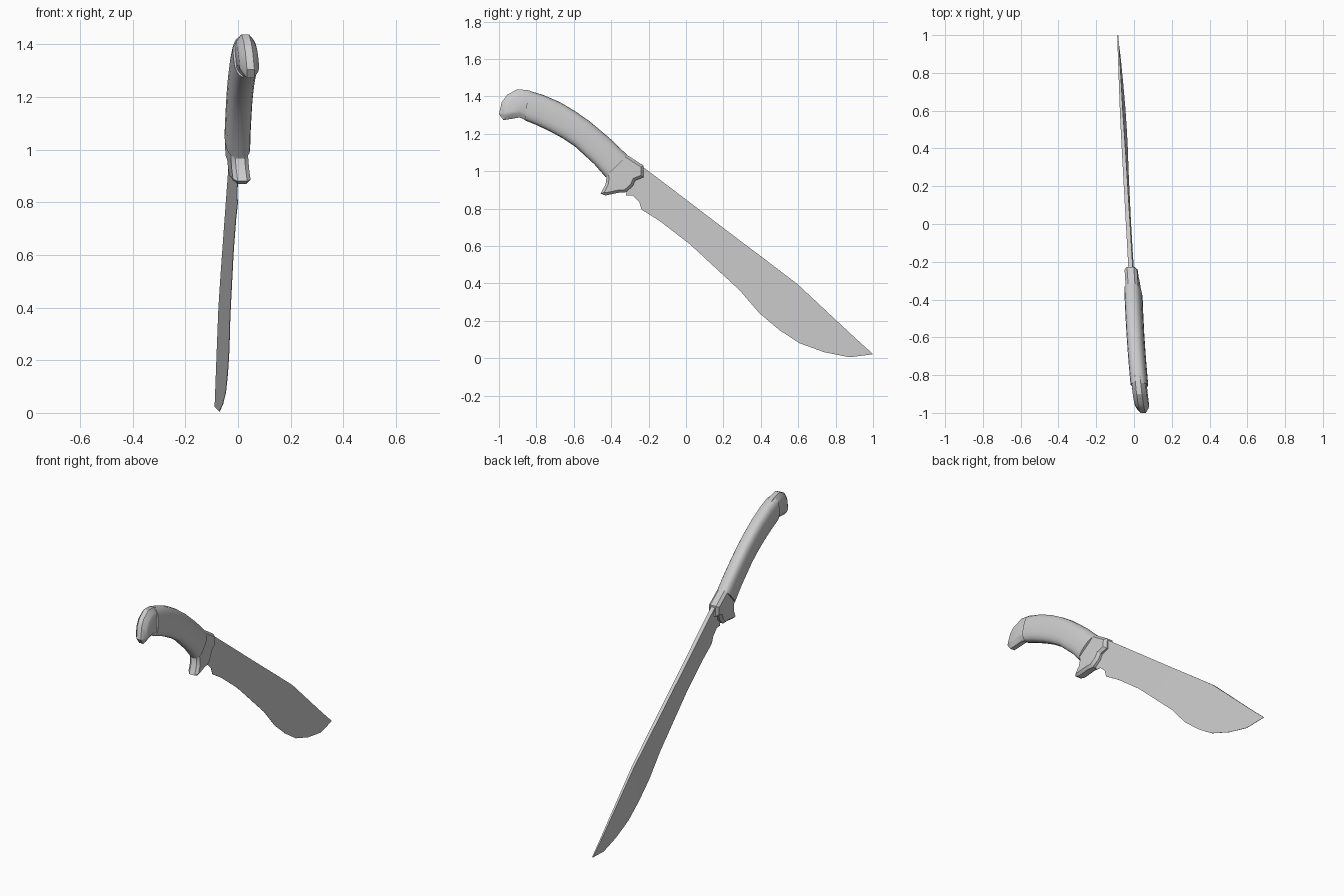
import bpy
import bmesh
import math
from mathutils import Vector

cube = bpy.data.objects.get("Cube")
if cube:
    bpy.data.objects.remove(cube, do_unlink=True)

steel = bpy.data.materials.new("plain grey")
steel.use_nodes = True
grey = (0.6, 0.6, 0.6, 1)
steel.diffuse_color = grey
steel.node_tree.nodes["Principled BSDF"].inputs["Base Color"].default_value = grey


def lean(x, y, z):
    """Place a point of the upright knife on its slightly turned plane."""
    return Vector((x + 0.0275 - 0.112 * y - 0.07 * z, y, z))


def finish(name, bm, angle=30):
    bmesh.ops.recalc_face_normals(bm, faces=bm.faces)
    mesh = bpy.data.meshes.new(name)
    bm.to_mesh(mesh)
    bm.free()
    mesh.materials.append(steel)
    obj = bpy.data.objects.new(name, mesh)
    bpy.context.collection.objects.link(obj)
    bpy.ops.object.select_all(action='DESELECT')
    obj.select_set(True)
    bpy.context.view_layer.objects.active = obj
    bpy.ops.object.shade_smooth_by_angle(angle=math.radians(angle))


def loft(name, rings, angle=30):
    """Skin closed rings of equal length and cap both ends."""
    bm = bmesh.new()
    loops = [[bm.verts.new(lean(*p)) for p in ring] for ring in rings]
    for a, b in zip(loops, loops[1:]):
        for i in range(len(a)):
            j = (i + 1) % len(a)
            bm.faces.new((a[i], a[j], b[j], b[i]))
    bm.faces.new(loops[0])
    bm.faces.new(loops[-1])
    finish(name, bm, angle)


def slab(name, outline, core, steps, angle=30):
    """Side profile with a flat rim of half width core and chamfered cheeks."""
    bm = bmesh.new()
    face = bm.faces.new([bm.verts.new((-core, y, z)) for y, z in outline])
    side = bmesh.ops.extrude_face_region(bm, geom=[face])["geom"]
    bmesh.ops.translate(bm, vec=(2 * core, 0, 0),
                        verts=[v for v in side if isinstance(v, bmesh.types.BMVert)])
    bmesh.ops.recalc_face_normals(bm, faces=bm.faces)
    caps = [f for f in bm.faces if abs(f.normal.x) > 0.9]
    for inset, rise in steps:
        bmesh.ops.inset_region(bm, faces=caps, thickness=inset, depth=0,
                               use_even_offset=True)
        for f in caps:
            for v in f.verts:
                v.co.x += math.copysign(rise, v.co.x)
    for v in bm.verts:
        v.co = lean(*v.co)
    finish(name, bm, angle)


# Blade: wedge section, (spine y, z), (edge y, z)
blade = [((-0.31, 1.06), (-0.32, 0.87)), ((-0.27, 1.05), (-0.285, 0.87)),
         ((-0.22, 1.015), (-0.25, 0.835)), ((-0.18, 0.985), (-0.238, 0.795)),
         ((-0.06, 0.894), (-0.14, 0.733)), ((0.12, 0.757), (0.02, 0.61)),
         ((0.27, 0.643), (0.15, 0.49)), ((0.42, 0.53), (0.286, 0.364)),
         ((0.52, 0.454), (0.393, 0.24)), ((0.596, 0.396), (0.5, 0.15)),
         ((0.7, 0.299), (0.607, 0.08)), ((0.81, 0.196), (0.74, 0.032)),
         ((0.91, 0.103), (0.874, 0.005)), ((0.998, 0.024), (0.995, 0.02))]
rings = []
for i, (s, e) in enumerate(blade):
    t = 0.012 - 0.009 * (i / (len(blade) - 1)) ** 2
    rings.append([(-t, *s), (t, *s), (0.001, *e), (-0.001, *e)])
loft("blade", rings)

# Grip: rounded section along the curved handle, (top y, z), (bottom y, z)
grip = [((-0.84, 1.43), (-0.864, 1.273)), ((-0.765, 1.408), (-0.8, 1.247)),
        ((-0.676, 1.37), (-0.73, 1.214)), ((-0.595, 1.322), (-0.66, 1.176)),
        ((-0.516, 1.267), (-0.596, 1.134)), ((-0.41, 1.178), (-0.49, 1.037)),
        ((-0.313, 1.085), (-0.43, 0.968))]
rings = []
for top, low in grip:
    top, low = Vector(top), Vector(low)
    mid, half = (top + low) / 2, (top - low) / 2
    ring = []
    for k in range(20):
        a = math.tau * k / 20
        c, s = math.cos(a), math.sin(a)
        x = 0.046 * math.copysign(abs(c) ** 0.75, c)
        p = mid + half * math.copysign(abs(s) ** 0.75, s)
        ring.append((x, p.x, p.y))
    rings.append(ring)
loft("grip", rings, 40)

# Pommel: hooked end cap with chamfered cheeks
slab("pommel", [(-0.79, 1.412), (-0.84, 1.432), (-0.9, 1.438), (-0.955, 1.41),
                (-0.985, 1.37), (-1.0, 1.305), (-0.976, 1.273), (-0.93, 1.28),
                (-0.89, 1.287), (-0.864, 1.276), (-0.81, 1.26)],
     0.014, [(0.022, 0.018), (0.012, 0.005)])

# Guard: collar with a forward finger prong
slab("guard", [(-0.35, 1.10), (-0.313, 1.085), (-0.227, 1.03), (-0.227, 0.968),
               (-0.272, 0.95), (-0.285, 0.92), (-0.325, 0.885), (-0.36, 0.885),
               (-0.43, 0.87), (-0.457, 0.88), (-0.43, 0.93), (-0.425, 0.965),
               (-0.44, 1.0)],
     0.018, [(0.014, 0.015)])
